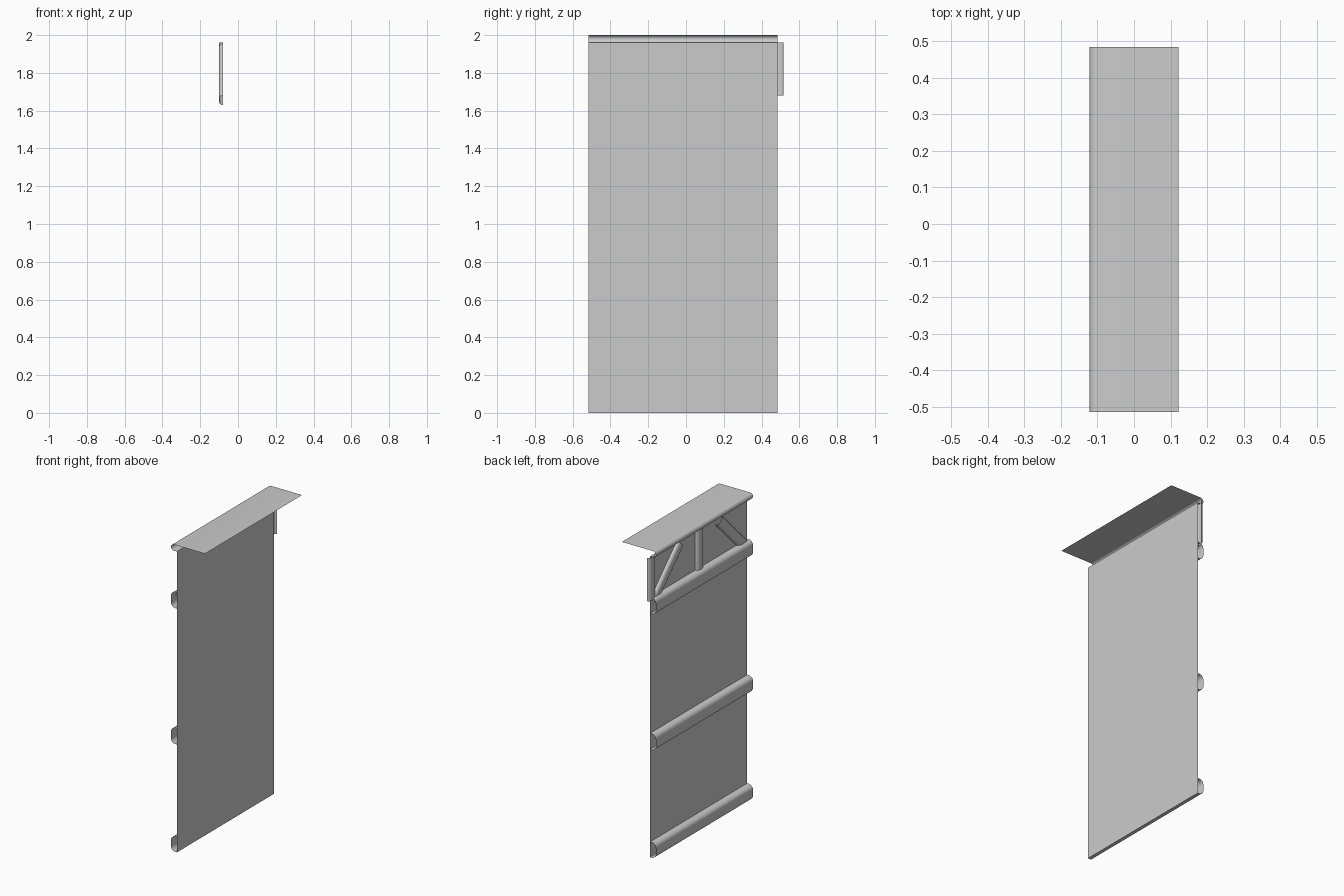
import bpy, math
from mathutils import Vector

if "Cube" in bpy.data.objects:
    bpy.data.objects.remove(bpy.data.objects["Cube"])

WALL_X = -0.08
Y0, Y1 = -0.515, 0.485
MID = (Y0 + Y1) / 2


def strip(name, start, end):
    """Thin open sheet lofted between two matching rows of points."""
    n = len(start)
    faces = [(i, i + 1, n + i + 1, n + i) for i in range(n - 1)]
    me = bpy.data.meshes.new(name)
    me.from_pydata(start + end, [], faces)
    ob = bpy.data.objects.new(name, me)
    bpy.context.collection.objects.link(ob)
    bpy.ops.object.select_all(action='DESELECT')
    ob.select_set(True)
    bpy.context.view_layer.objects.active = ob
    bpy.ops.object.shade_smooth_by_angle(angle=math.radians(35))
    return ob


def arc(cx, cy, rx, ry, a0, a1, n=6):
    return [(cx + rx * math.cos(math.radians(a0 + (a1 - a0) * i / n)),
             cy + ry * math.sin(math.radians(a0 + (a1 - a0) * i / n)))
            for i in range(n + 1)]


def channel(name, p0, p1, width, depth, rs, rd):
    """Rounded open channel on the back of the wall, from p0 to p1 in (y, z)."""
    d = (Vector(p1) - Vector(p0)).normalized()
    side = Vector((-d.y, d.x))
    h = width / 2
    prof = [(h, 0)] + arc(h - rs, depth - rd, rs, rd, 0, 90) \
        + arc(rs - h, depth - rd, rs, rd, 90, 180) + [(-h, 0)]
    clean = [p for i, p in enumerate(prof)
             if i == 0 or math.dist(p, prof[i - 1]) > 1e-5]
    rows = []
    for p in (p0, p1):
        rows.append([(WALL_X - v, p[0] + side.x * u, p[1] + side.y * u)
                     for u, v in clean])
    return strip(name, *rows)


# flat wall panel
strip("wall_panel", [(WALL_X, Y0, 0), (WALL_X, Y0, 1.96)],
      [(WALL_X, Y1, 0), (WALL_X, Y1, 1.96)])

# top shelf with its rounded rear curl returning to the wall
curl = [(0.122, 2.0)] + arc(-0.102, 1.98, 0.02, 0.02, 90, 270, 10) + [(WALL_X, 1.96)]
strip("top_shelf", [(x, Y1, z) for x, z in curl], [(x, Y0, z) for x, z in curl])

# horizontal rails
for i, z in enumerate((0.05, 0.755, 1.64)):
    channel(f"rail_{i + 1}", (Y0, z), (Y1, z), 0.105 if i else 0.1, 0.042, 0.03, 0.03)

# upright posts
for name, y in (("centre_post", MID), ("end_post", Y1 - 0.004)):
    channel(name, (y, 1.68), (y, 1.962), 0.07, 0.02, 0.025, 0.02)

# diagonal braces, mirrored about the panel centre
for name, s in (("brace_left", 1), ("brace_right", -1)):
    ends = [(MID + s * 0.475, 1.655), (MID + s * 0.2, 1.93)]
    channel(name, ends[0], ends[1], 0.07, 0.02, 0.025, 0.02)
